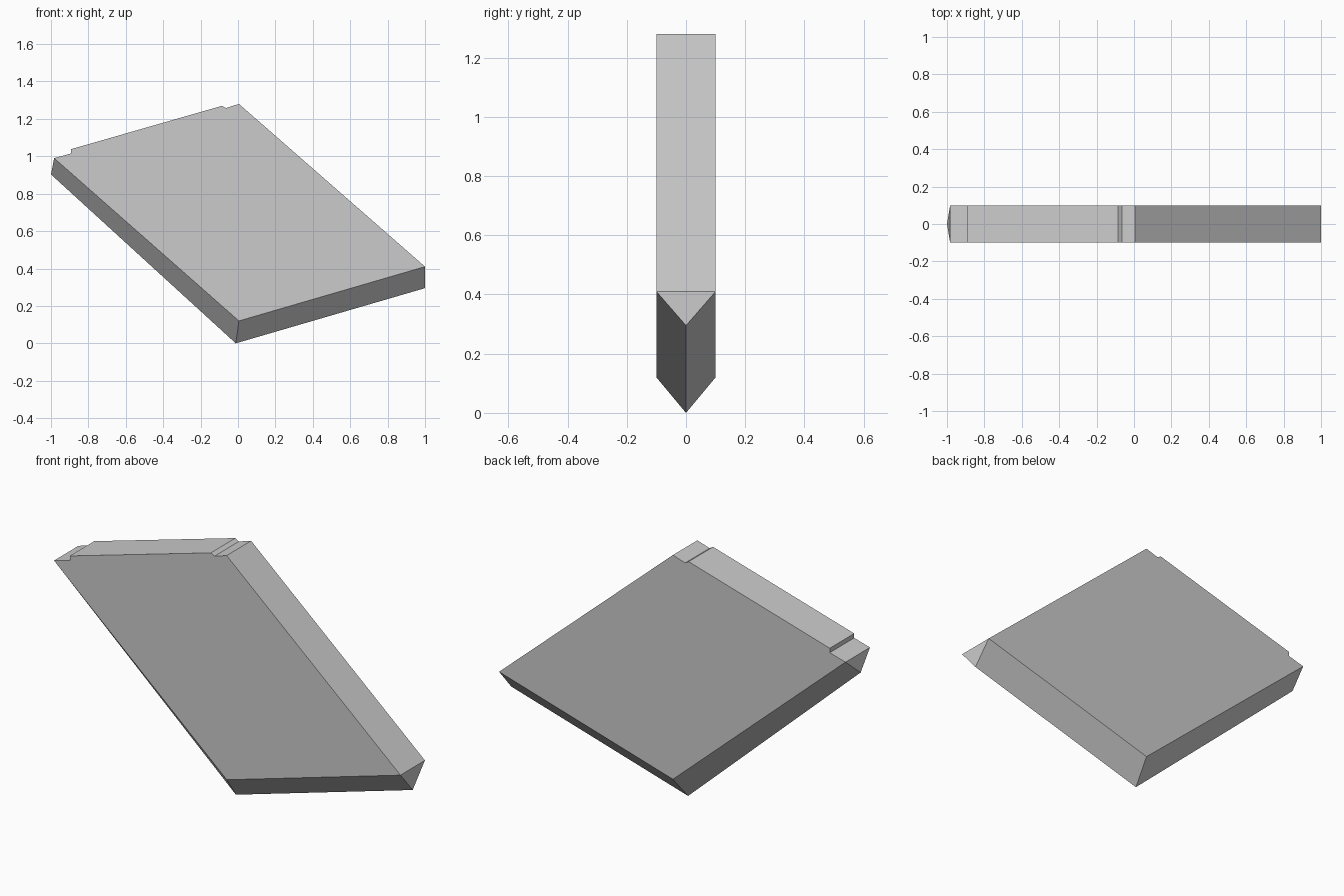
import bpy, bmesh

if "Cube" in bpy.data.objects:
    bpy.data.objects.remove(bpy.data.objects["Cube"])

HALF = 0.1  # half thickness in y

# flat side outline (x, z): upper left corner, over the stepped top, right corner, bottom corner
outline = [(-0.983, 0.99), (-0.893, 1.015), (-0.893, 1.038), (-0.085, 1.27),
           (-0.065, 1.258), (0.005, 1.28), (1.0, 0.41), (0.005, 0.12)]
# sharp edge on the centre plane: left end, bottom corner, right end
edge = [(-1.0, 0.903), (-0.012, 0.0), (1.0, 0.295)]

bm = bmesh.new()
front = [bm.verts.new((x, -HALF, z)) for x, z in outline]
back = [bm.verts.new((x, HALF, z)) for x, z in outline]
left, low, right = [bm.verts.new((x, 0, z)) for x, z in edge]

# flat sides and the two bevels that meet at the sharp edge
for side in (front, back):
    bm.faces.new(side)
    bm.faces.new((side[0], side[7], low, left))
    bm.faces.new((side[7], side[6], right, low))

# stepped top and sloping back edge
for i in range(6):
    bm.faces.new((front[i], front[i + 1], back[i + 1], back[i]))

# triangular ends of the bevels
bm.faces.new((front[0], back[0], left))
bm.faces.new((front[6], back[6], right))

bmesh.ops.recalc_face_normals(bm, faces=bm.faces)
mesh = bpy.data.meshes.new("blade_tip")
bm.to_mesh(mesh)
bm.free()
bpy.context.collection.objects.link(bpy.data.objects.new("blade_tip", mesh))
